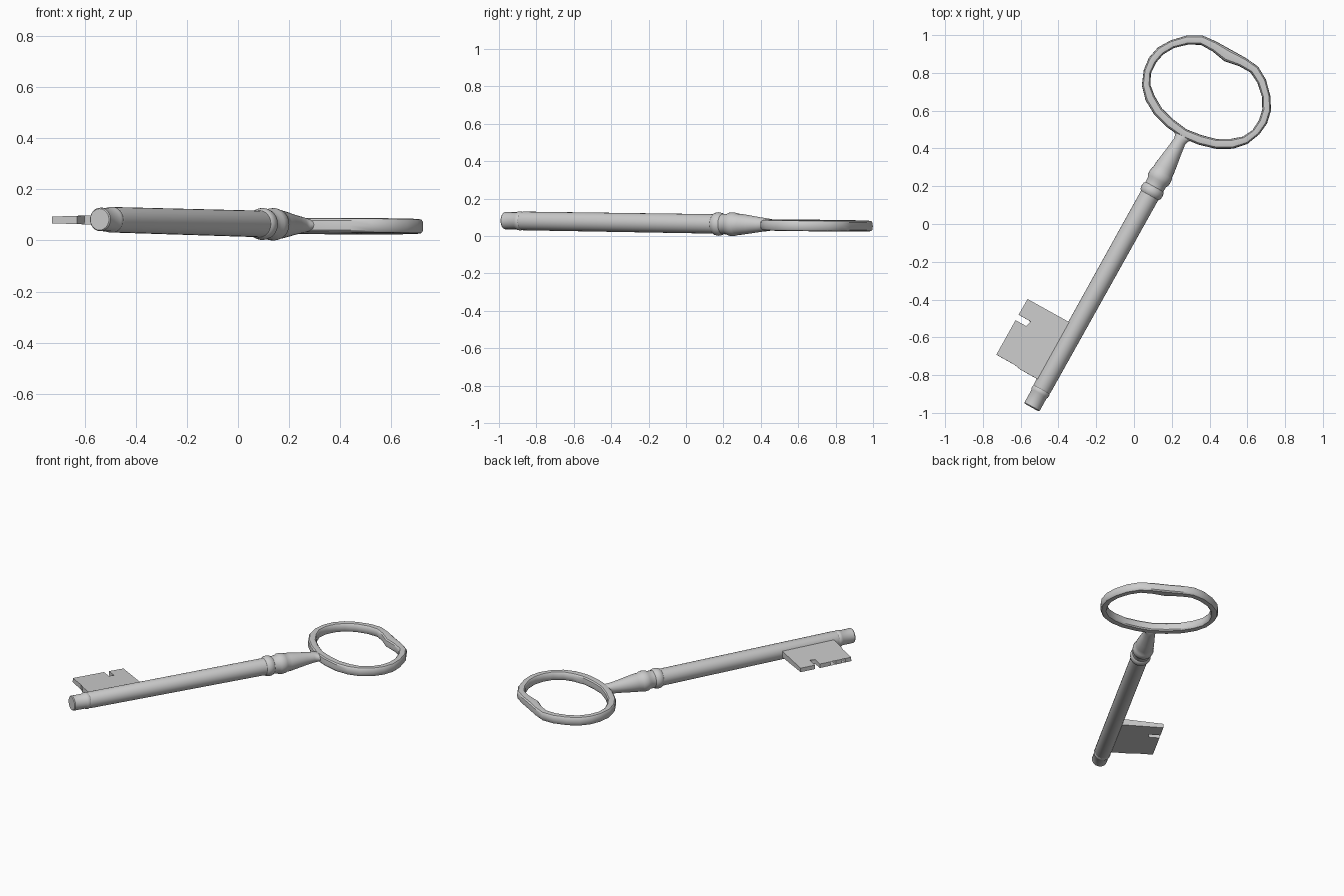
import bpy, bmesh, math
from mathutils import Matrix

if "Cube" in bpy.data.objects:
    bpy.data.objects.remove(bpy.data.objects["Cube"])

# Key frame: local x runs from tip to bow, local y is the bit side, z is up
FRAME = (Matrix.Translation((-0.542, -0.971, 0.0825))
         @ Matrix.Rotation(math.radians(60.9), 4, 'Z')
         @ Matrix.Rotation(0.0137, 4, 'Y'))


def finish(name, bm, angle=35):
    bmesh.ops.recalc_face_normals(bm, faces=bm.faces[:])
    mesh = bpy.data.meshes.new(name)
    bm.to_mesh(mesh)
    bm.free()
    mesh.transform(FRAME)
    obj = bpy.data.objects.new(name, mesh)
    bpy.context.collection.objects.link(obj)
    bpy.ops.object.select_all(action='DESELECT')
    obj.select_set(True)
    bpy.context.view_layer.objects.active = obj
    bpy.ops.object.shade_smooth_by_angle(angle=math.radians(angle))
    return obj


def loft(name, rings, closed):
    bm = bmesh.new()
    loops = [[bm.verts.new(p) for p in ring] for ring in rings]
    count = len(loops)
    for i in range(count if closed else count - 1):
        a, b = loops[i], loops[(i + 1) % count]
        for j in range(len(a)):
            k = (j + 1) % len(a)
            bm.faces.new((a[j], a[k], b[k], b[j]))
    if not closed:
        bm.faces.new(loops[0])
        bm.faces.new(loops[-1])
    return finish(name, bm)


# Shaft with tip groove, collar rings and tapered neck: (x, y radius, z radius)
profile = [(0, .042), (.005, .046), (.08, .046), (.086, .050), (.10, .051),
           (.108, .048), (.115, .050), (1.27, .052), (1.285, .053), (1.293, .060),
           (1.31, .063), (1.328, .060), (1.336, .054), (1.365, .055), (1.378, .062),
           (1.398, .064), (1.418, .061), (1.425, .057), (1.45, .056), (1.50, .049),
           (1.56, .040), (1.61, .034)]
sections = [(x, r, r) for x, r in profile] + [(1.63, .038, .031), (1.645, .052, .026), (1.66, .06, .018)]
SIDES = 24
loft("shaft", [[(x, ry * math.cos(2 * math.pi * j / SIDES), rz * math.sin(2 * math.pi * j / SIDES))
                for j in range(SIDES)] for x, ry, rz in sections], False)

# Bow: half stations as outer (y, x) and inner (y, x), mirrored to a full loop
half = [(0, 1.635, 0, 1.685), (.095, 1.645, .085, 1.697), (.19, 1.672, .165, 1.718),
        (.265, 1.715, .232, 1.757), (.32, 1.775, .280, 1.797), (.35, 1.85, .308, 1.852),
        (.358, 1.92, .312, 1.915), (.343, 1.99, .300, 1.972), (.303, 2.055, .268, 2.028),
        (.24, 2.12, .21, 2.082), (.17, 2.160, .15, 2.113), (.09, 2.168, .08, 2.113),
        (0, 2.168, 0, 2.098)]
stations = half + [(-oy, ox, -iy, ix) for oy, ox, iy, ix in half[-2:0:-1]]


def soft(v):
    return math.copysign(abs(v) ** 0.6, v)


rings = []
for oy, ox, iy, ix in stations:
    ring = []
    for j in range(12):
        a = 2 * math.pi * j / 12
        f = 0.5 + 0.5 * soft(math.cos(a))
        ring.append((ix + (ox - ix) * f, iy + (oy - iy) * f, 0.029 * soft(math.sin(a))))
    rings.append(ring)
loft("bow", rings, True)


# Bit: notched plate, thinner toward its outer edge
def notch(x1, x2, inner, outer=.299):
    r, mid = (x1 - x2) / 2, (x1 + x2) / 2
    arc = [(mid + r * math.cos(math.pi * k / 6), inner + r - r * math.sin(math.pi * k / 6))
           for k in range(7)]
    return [(x1, outer)] + arc + [(x2, outer)]


outline = [(.491, .0), (.491, .298)]
for x1, x2, depth in [(.395, .362, .218), (.292, .256, .228), (.217, .193, .24)]:
    outline += notch(x1, x2, depth)
outline += [(.153, .299), (.153, .187), (.285, .187), (.297, .178),
            (.301, .164), (.295, .153), (.280, .150), (.146, .150), (.146, .0)]
bm = bmesh.new()
layers = [[bm.verts.new((x, y, side * (.0215 - .028 * y))) for x, y in outline] for side in (-1, 1)]
for layer in layers:
    bm.faces.new(layer)
for j in range(len(outline)):
    k = (j + 1) % len(outline)
    bm.faces.new((layers[0][j], layers[0][k], layers[1][k], layers[1][j]))
bmesh.ops.triangulate(bm, faces=[f for f in bm.faces if len(f.verts) > 4])
finish("bit", bm)
